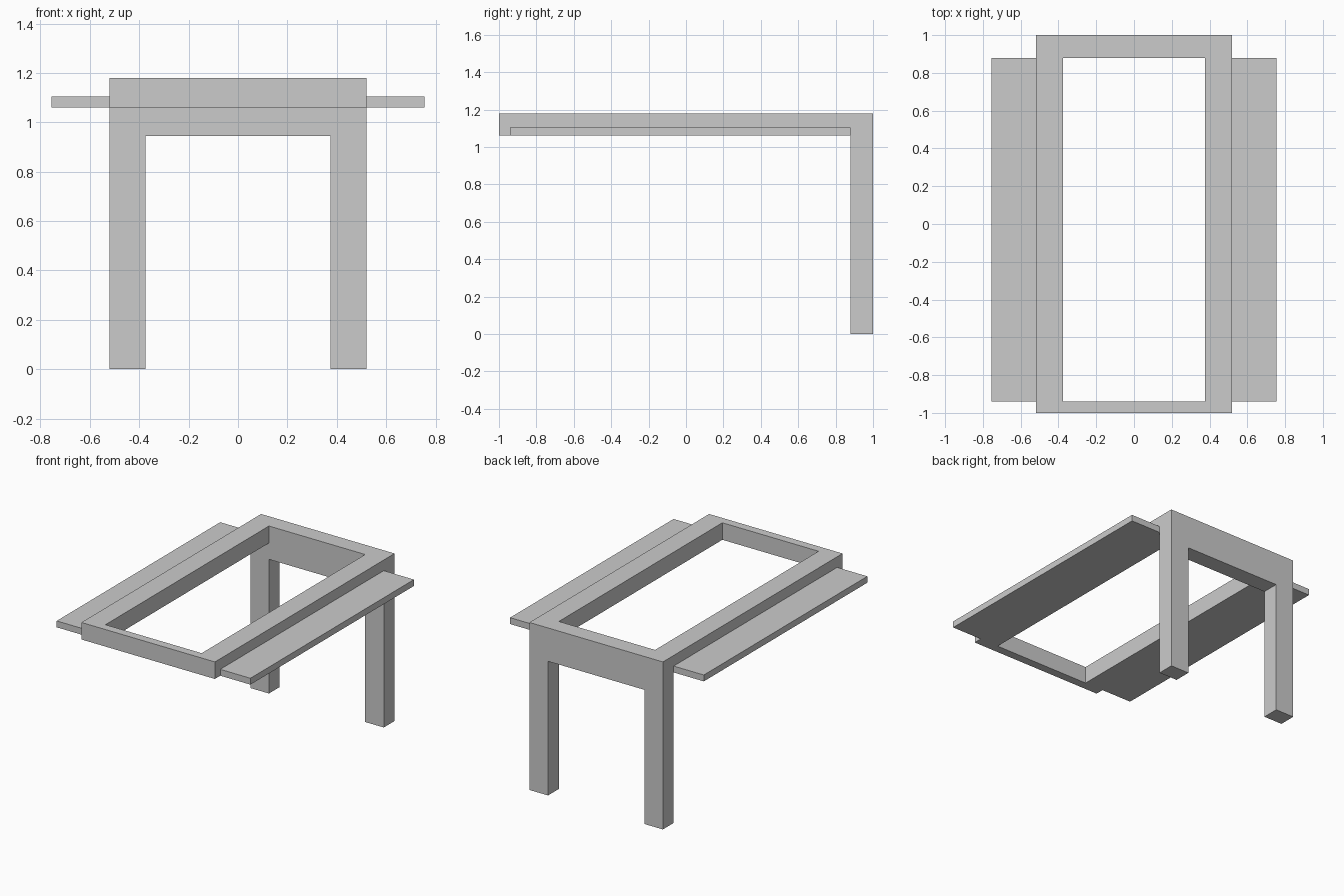
import bpy, bmesh
from mathutils import Vector

if "Cube" in bpy.data.objects:
    bpy.data.objects.remove(bpy.data.objects["Cube"])

OUT, IN = 0.52, 0.375      # outer / inner half width of frame and legs
BOT, TOP = 1.06, 1.18      # frame heights
BACK = 0.88                # front face of the leg arch


def extrude_profile(name, points, offset):
    """Extrude a closed flat profile of 3D points along an offset."""
    bm = bmesh.new()
    face = bm.faces.new([bm.verts.new(p) for p in points])
    ext = bmesh.ops.extrude_face_region(bm, geom=[face])
    verts = [g for g in ext["geom"] if isinstance(g, bmesh.types.BMVert)]
    bmesh.ops.translate(bm, verts=verts, vec=Vector(offset))
    bmesh.ops.recalc_face_normals(bm, faces=bm.faces)
    mesh = bpy.data.meshes.new(name)
    bm.to_mesh(mesh)
    bm.free()
    obj = bpy.data.objects.new(name, mesh)
    bpy.context.collection.objects.link(obj)
    return obj


# Back arch: two legs joined by a deep apron
arch = [(-OUT, 0), (-IN, 0), (-IN, 0.945), (IN, 0.945),
        (IN, 0), (OUT, 0), (OUT, TOP), (-OUT, TOP)]
extrude_profile("back_leg_arch", [(x, BACK, z) for x, z in arch],
                (0, 1 - BACK, 0))

# U-shaped top frame: front rail and two side rails
frame = [(-OUT, -1), (OUT, -1), (OUT, BACK), (IN, BACK),
         (IN, -0.94), (-IN, -0.94), (-IN, BACK), (-OUT, BACK)]
extrude_profile("top_frame", [(x, y, BOT) for x, y in frame],
                (0, 0, TOP - BOT))

# Thin side boards, mirrored across x
board = [(OUT, -0.94), (0.755, -0.94), (0.755, BACK), (OUT, BACK)]
boards = extrude_profile("side_boards", [(x, y, BOT) for x, y in board],
                         (0, 0, 0.045))
boards.modifiers.new("mirror", 'MIRROR').use_axis = (True, False, False)
